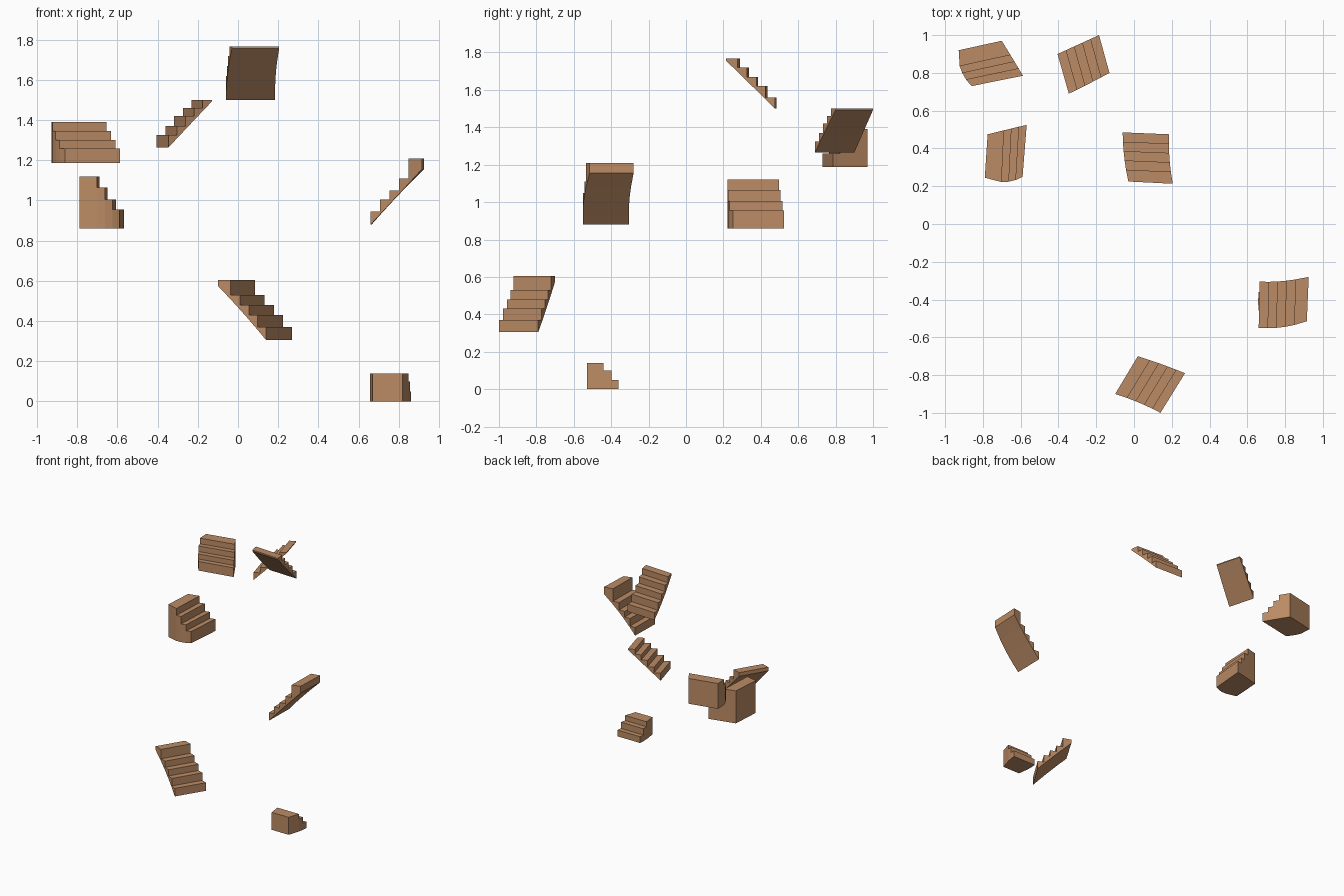
import bpy, bmesh
from mathutils import Vector

if "Cube" in bpy.data.objects:
    bpy.data.objects.remove(bpy.data.objects["Cube"])

wood = bpy.data.materials.new("warm wood brown")
wood.diffuse_color = (0.50, 0.26, 0.13, 1)
wood.use_nodes = True
wood.node_tree.nodes["Principled BSDF"].inputs["Base Color"].default_value = wood.diffuse_color


def bend(a, b, c, t):
    """Quadratic curve through a (t=0), b (t=0.5) and c (t=1)."""
    a, b, c = Vector(a), Vector(b), Vector(c)
    return a * (1 - t) * (1 - 2 * t) + b * 4 * t * (1 - t) + c * t * (2 * t - 1)


def stair(name, left, right, z0, tops, last, z_back=None):
    """left/right: plan points of lowest, middle and topmost edge ends.
    last: share of the run taken by the top step.
    z_back: underside height at the top end (None = solid flat base)."""
    n = len(tops)
    ts = [(1 - last) * i / (n - 1) for i in range(n)] + [1]
    zb = z0 if z_back is None else z_back
    bm = bmesh.new()

    def pt(side, t, z):
        p = bend(*side, t)
        return bm.verts.new((p.x, p.y, z))

    def under(t):
        return z0 + (zb - z0) * t

    def across(p, q):
        bm.faces.new([pt(left, *p), pt(right, *p), pt(right, *q), pt(left, *q)])

    for i, z in enumerate(tops):
        a, b = ts[i], ts[i + 1]
        prev = tops[i - 1] if i else z0
        across((a, prev), (a, z))              # riser
        across((a, z), (b, z))                 # tread
        across((a, under(a)), (b, under(b)))   # underside
        outline = [(a, under(a)), (b, under(b)), (b, z), (a, z)]
        if i:
            outline.append((a, prev))
        for side in (left, right):             # stepped side walls
            bm.faces.new([pt(side, *p) for p in outline])
    across((1, zb), (1, tops[-1]))             # back face
    bmesh.ops.remove_doubles(bm, verts=bm.verts, dist=0.0005)
    bmesh.ops.recalc_face_normals(bm, faces=bm.faces)
    me = bpy.data.meshes.new(name)
    bm.to_mesh(me)
    bm.free()
    me.materials.append(wood)
    ob = bpy.data.objects.new(name, me)
    bpy.context.collection.objects.link(ob)


# ground-level solid steps
stair("ground_steps",
      [(0.66, -0.36), (0.658, -0.44), (0.67, -0.53)],
      [(0.86, -0.36), (0.848, -0.44), (0.82, -0.53)],
      0, [0.05, 0.10, 0.14], 0.5)

# thin floating flights with sloping undersides
stair("front_flight",
      [(0.14, -1.0), (0.025, -0.945), (-0.10, -0.90)],
      [(0.27, -0.79), (0.148, -0.743), (0.02, -0.70)],
      0.305, [0.37, 0.43, 0.48, 0.53, 0.605], 0.25, 0.575)
stair("right_flight",
      [(0.66, -0.55), (0.788, -0.546), (0.915, -0.515)],
      [(0.665, -0.305), (0.79, -0.302), (0.925, -0.28)],
      0.88, [0.945, 1.005, 1.05, 1.11, 1.21], 0.26, 1.155)
stair("back_flight",
      [(-0.405, 0.90), (-0.295, 0.95), (-0.185, 1.0)],
      [(-0.345, 0.69), (-0.238, 0.743), (-0.13, 0.80)],
      1.265, [1.325, 1.37, 1.42, 1.46, 1.50], 0.21, 1.493)
stair("top_flight",
      [(-0.06, 0.485), (-0.052, 0.355), (-0.03, 0.225)],
      [(0.185, 0.475), (0.188, 0.345), (0.205, 0.213)],
      1.50, [1.56, 1.62, 1.67, 1.72, 1.767], 0.24, 1.757)

# solid floating steps with flat bases
stair("left_steps",
      [(-0.59, 0.25), (-0.685, 0.222), (-0.79, 0.245)],
      [(-0.568, 0.525), (-0.672, 0.50), (-0.775, 0.475)],
      0.86, [0.955, 1.005, 1.065, 1.12], 0.42)
stair("back_left_steps",
      [(-0.86, 0.73), (-0.918, 0.82), (-0.928, 0.92)],
      [(-0.588, 0.785), (-0.645, 0.88), (-0.70, 0.97)],
      1.187, [1.26, 1.30, 1.345, 1.39], 0.42)
